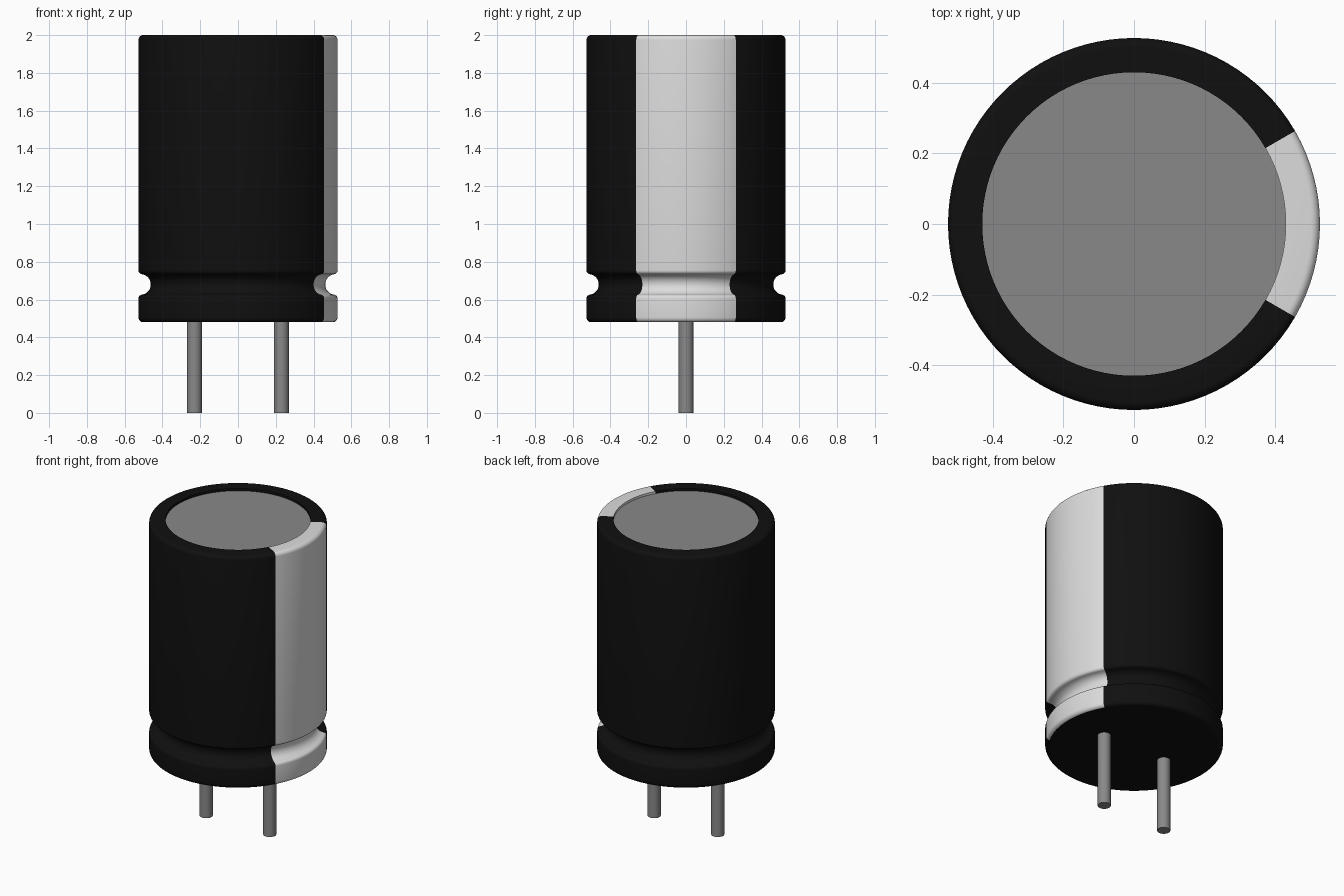
import bpy, bmesh
from math import radians, degrees, cos, sin, atan2, sqrt, pi

cube = bpy.data.objects.get("Cube")
if cube:
    bpy.data.objects.remove(cube, do_unlink=True)


def material(name, value):
    m = bpy.data.materials.new(name)
    m.use_nodes = True
    col = (value, value, value, 1)
    m.diffuse_color = col
    m.node_tree.nodes["Principled BSDF"].inputs["Base Color"].default_value = col
    return m


black = material("black sleeve", 0.005)
white = material("pale grey stripe", 0.72)
metal = material("grey metal", 0.25)


def arc(r, z, radius, a0, a1, steps):
    """Points of an arc in the profile plane, angles in degrees."""
    angles = [radians(a0 + (a1 - a0) * i / steps) for i in range(steps + 1)]
    return [(r + radius * cos(a), z + radius * sin(a)) for a in angles]


def lathe(name, profile, segments, mats, stripe_half_angle=None, stripe_min_z=0):
    """Revolve a (radius, z) profile around z."""
    bm = bmesh.new()
    verts = [bm.verts.new((r, 0, z)) for r, z in profile]
    edges = [bm.edges.new(pair) for pair in zip(verts, verts[1:])]
    bmesh.ops.spin(bm, geom=verts + edges, cent=(0, 0, 0), axis=(0, 0, 1),
                   angle=2 * pi, steps=segments)
    bmesh.ops.remove_doubles(bm, verts=bm.verts, dist=1e-5)
    bmesh.ops.recalc_face_normals(bm, faces=bm.faces)
    # Stripe: a sector facing +x, leaving the flat underside plain
    if stripe_half_angle:
        for f in bm.faces:
            c = f.calc_center_median()
            if abs(degrees(atan2(c.y, c.x))) < stripe_half_angle and c.z > stripe_min_z:
                f.material_index = 1
    mesh = bpy.data.meshes.new(name)
    bm.to_mesh(mesh)
    bm.free()
    for m in mats:
        mesh.materials.append(m)
    ob = bpy.data.objects.new(name, mesh)
    bpy.context.collection.objects.link(ob)
    bpy.ops.object.select_all(action='DESELECT')
    ob.select_set(True)
    bpy.context.view_layer.objects.active = ob
    bpy.ops.object.shade_smooth_by_angle(angle=radians(35))
    return ob


# Main dimensions
R, BOTTOM, TOP = 0.527, 0.48, 2.0
RIM, RECESS = 0.43, 0.015
EDGE = 0.025                       # rounding of the top and bottom edges
GZ, GR, GROOVE, LIP = 0.68, 0.517, 0.055, 0.02

# Crimp groove with rounded lips, tangent to the wall
lip_r = R - LIP
dz = sqrt((GROOVE + LIP) ** 2 - (GR - lip_r) ** 2)
tilt = degrees(atan2(dz, GR - lip_r))

profile = [(0, BOTTOM)]
profile += arc(R - EDGE, BOTTOM + EDGE, EDGE, -90, 0, 6)
profile += arc(lip_r, GZ - dz, LIP, 0, tilt, 6)
profile += arc(GR, GZ, GROOVE, tilt - 180, -180 - tilt, 16)[1:-1]
profile += arc(lip_r, GZ + dz, LIP, -tilt, 0, 6)
profile += arc(R - EDGE, TOP - EDGE, EDGE, 0, 90, 6)
profile += [(RIM, TOP), (RIM, TOP - RECESS - 0.01)]
lathe("sleeve", profile, 96, [black, white], 30, BOTTOM + 0.0005)

# Metal end of the can, slightly below the rim
z = TOP - RECESS
lathe("top_disc", [(0, z - 0.008), (RIM, z - 0.008), (RIM, z), (0, z)], 96, [metal])

# Two wire leads
for side, x in (("left", 0.23), ("right", -0.23)):
    lead = lathe(side + "_lead", [(0, 0), (0.039, 0), (0.039, 0.5), (0, 0.5)], 32, [metal])
    lead.location.x = x
